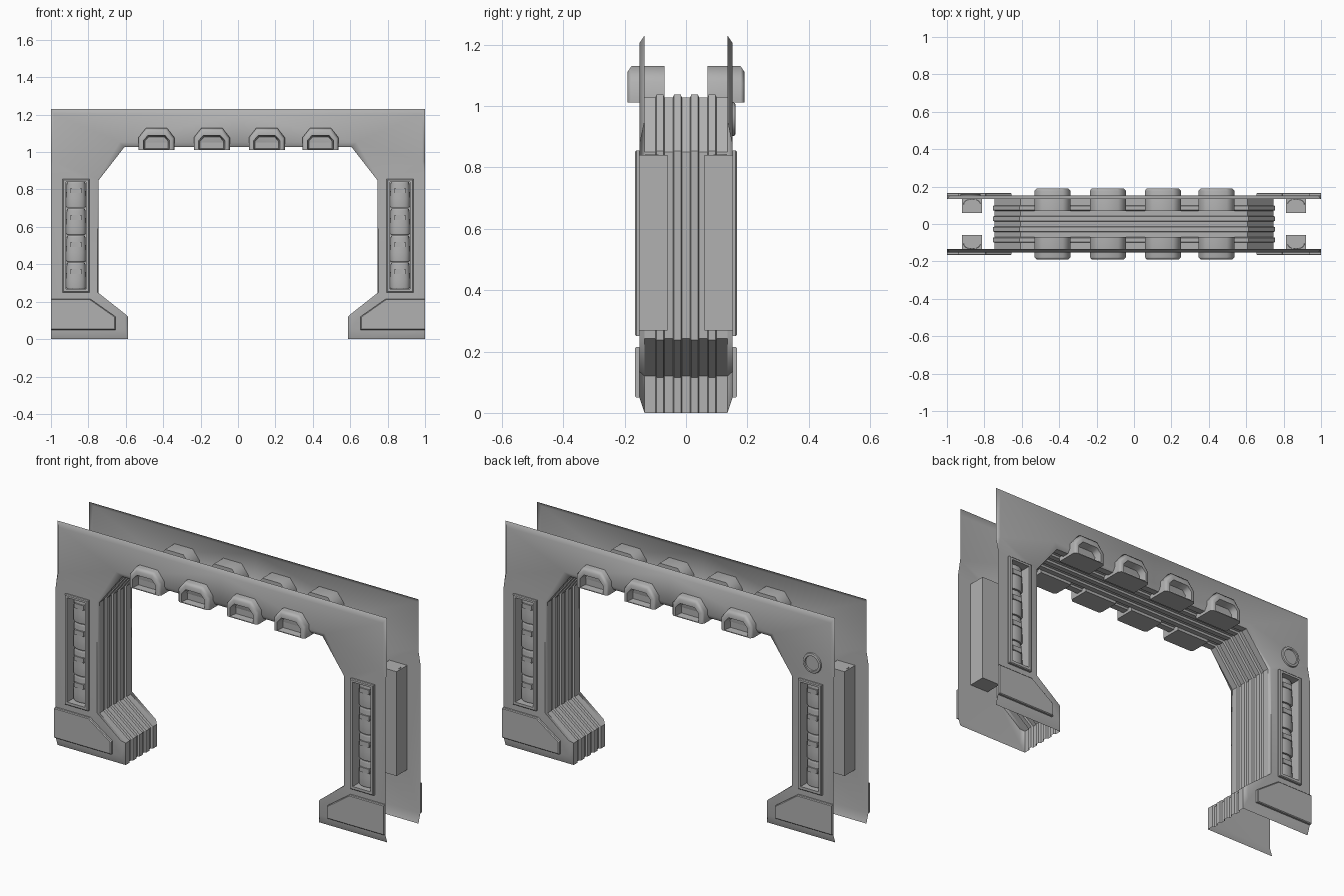
import bpy, bmesh
from math import sin, cos, pi
from mathutils import Vector

if "Cube" in bpy.data.objects:
    bpy.data.objects.remove(bpy.data.objects["Cube"])

FACE, RIM = -0.152, -0.135      # y of the front skin and of its folded edge

metal = bpy.data.materials.new("dark_grey")
metal.diffuse_color = (0.44, 0.44, 0.44, 1)
metal.use_nodes = True
metal.node_tree.nodes["Principled BSDF"].inputs["Base Color"].default_value = metal.diffuse_color


def finish(name, bm, mirror=(False, False), ref=None, want=None, smooth=0):
    """Turn bm into an object; ref face index should face the wanted direction."""
    bmesh.ops.remove_doubles(bm, verts=bm.verts, dist=1e-5)
    bmesh.ops.recalc_face_normals(bm, faces=bm.faces)
    bm.normal_update()
    if want is not None:
        bm.faces.ensure_lookup_table()
        if bm.faces[ref].normal.dot(Vector(want)) < 0:
            bmesh.ops.reverse_faces(bm, faces=bm.faces)
    me = bpy.data.meshes.new(name)
    bm.to_mesh(me)
    bm.free()
    me.materials.append(metal)
    ob = bpy.data.objects.new(name, me)
    bpy.context.collection.objects.link(ob)
    if smooth:
        bpy.context.view_layer.objects.active = ob
        ob.select_set(True)
        bpy.ops.object.shade_smooth_by_angle(angle=smooth)
        ob.select_set(False)
        wn = ob.modifiers.new("Weighted", 'WEIGHTED_NORMAL')
        wn.keep_sharp = True
    if any(mirror):
        m = ob.modifiers.new("Mirror", 'MIRROR')
        m.use_axis = (mirror[0], mirror[1], False)
    return ob


def loft(name, loops, mirror, back=False, smooth=0, want=(0, -1, 0)):
    """Join equal-length xz loops given as (y, points); cap the last one."""
    bm = bmesh.new()
    rings = [[bm.verts.new((x, y, z)) for x, z in pts] for y, pts in loops]
    n = len(rings[0])
    for a, b in zip(rings, rings[1:]):
        for i in range(n):
            j = (i + 1) % n
            bm.faces.new((a[i], a[j], b[j], b[i]))
    if back:
        bm.faces.new(rings[0][::-1])
    bm.faces.new(rings[-1])
    return finish(name, bm, mirror, len(bm.faces) - 1, want, smooth)


def rect(x0, x1, z0, z1):
    return [(x0, z0), (x1, z0), (x1, z1), (x0, z1)]


def circle(cx, cz, r, n=32):
    return [(cx + r * cos(2 * pi * i / n), cz + r * sin(2 * pi * i / n)) for i in range(n)]


# Skin plates: flat sheet with folded edges and a window for the side column
opening = [(0.587, 0), (0.587, 0.12), (0.745, 0.243), (0.745, 0.85), (0.607, 1.027), (0, 1.027)]
face_pts = [(0, 1.205), (0.985, 1.205), (0.985, 0.95), (1, 0.87), (1, 0.05),
            (0.604, 0.05), (0.604, 0.135), (0.75, 0.25), (0.75, 0.853), (0.634, 1.053), (0, 1.053)]
rim_pts = [(0, 1.23), (1, 1.23), (1, 0.95), (1, 0.87), (1, 0)] + opening
window = rect(0.812, 0.92, 0.268, 0.84)

bm = bmesh.new()
f = [bm.verts.new((x, FACE, z)) for x, z in face_pts]
r = [bm.verts.new((x, FACE if i == 3 else RIM, z)) for i, (x, z) in enumerate(rim_pts)]
w = [bm.verts.new((x, FACE, z)) for x, z in window]
edges = []
for ring in (f, w):
    for i in range(len(ring)):
        edges.append(bm.edges.new((ring[i], ring[(i + 1) % len(ring)])))
bmesh.ops.triangle_fill(bm, edges=edges, use_beauty=True, normal=(0, -1, 0))
for i in range(len(f) - 1):
    if i != 3:
        bm.faces.new((f[i], f[i + 1], r[i + 1], r[i]))
finish("skin_plate", bm, (True, True), 0, (0, -1, 0), 1.2)


# Ribbed lining swept along the opening, with four grooves
def pushed(path, d):
    out = []
    for i, p in enumerate(path):
        ns = []
        for a, b in ((i - 1, i), (i, i + 1)):
            if a >= 0 and b < len(path):
                t = (Vector(path[b]) - Vector(path[a])).normalized()
                ns.append(Vector((t.y, -t.x)))
        m = sum(ns, Vector((0, 0))).normalized()
        p = Vector(p) + m * d / m.dot(ns[0])
        out.append((p.x, p.y))
    return out


section = [(RIM, 0)]
for c in (-0.085, -0.028, 0.028, 0.085):
    section += [(c - 0.015, 0), (c - 0.011, 0.01), (c + 0.011, 0.01), (c + 0.015, 0)]
section.append((-RIM, 0))
bm = bmesh.new()
rows = [[bm.verts.new((x, y, z)) for x, z in pushed(opening, d)] for y, d in section]
for a, b in zip(rows, rows[1:]):
    for i in range(len(a) - 1):
        bm.faces.new((a[i], a[i + 1], b[i + 1], b[i]))
finish("ribbed_lining", bm, (True, False), 2, (-1, 0, 0))

# Foot armour
foot = [(1, 0.05), (0.655, 0.05), (0.655, 0.12), (0.79, 0.215), (1, 0.215)]
foot_in = [(1, 0.054), (0.66, 0.054), (0.66, 0.118), (0.792, 0.211), (1, 0.211)]
loft("foot_armour", [(FACE, foot), (-0.162, foot), (-0.166, foot_in)], (True, True))

# Column frame with deep recessed housing
frame = rect(0.795, 0.937, 0.25, 0.855)
frame_in = rect(0.799, 0.933, 0.254, 0.851)
loft("column_housing", [(FACE, frame), (-0.162, frame), (-0.166, frame_in),
                        (-0.166, window), (-0.06, window)], (True, True))

# Stacked rounded cells inside the columns, each with a small button
for k in range(4):
    z0 = 0.269 + 0.1445 * k
    bm = bmesh.new()
    rows = []
    for dz, s in ((0, 0.92), (0.006, 1), (0.05, 1), (0.13, 0.94), (0.14, 0.85)):
        rows.append([bm.verts.new((0.866 + 0.0535 * s * cos(pi * i / 12),
                                   -0.09 - 0.05 * s * max(0, sin(pi * i / 12)) ** 0.6,
                                   z0 + dz)) for i in range(13)])
    for a, b in zip(rows, rows[1:]):
        for i in range(12):
            bm.faces.new((a[i], a[i + 1], b[i + 1], b[i]))
    bm.faces.new(rows[0])
    bm.faces.new(rows[-1])
    finish("column_cell", bm, (True, True), 18, (0, -1, 0), 0.7)
    zb = z0 + 0.093
    loft("cell_button", [(-0.12, rect(0.836, 0.896, zb - 0.014, zb + 0.014)),
                         (-0.143, rect(0.837, 0.895, zb - 0.013, zb + 0.013))], (True, True))


# Hooded lamps along the lintel
def hood(cx, half, flat, low, mid, top):
    return [(cx - half, low), (cx + half, low), (cx + half, mid), (cx + flat, top),
            (cx - flat, top), (cx - half, mid)]


for cx in (-0.436, -0.14, 0.154, 0.441):
    outer = hood(cx, 0.096, 0.055, 1.012, 1.078, 1.13)
    lip = hood(cx, 0.085, 0.048, 1.012, 1.07, 1.112)
    inner = hood(cx, 0.07, 0.045, 1.016, 1.062, 1.09)
    deep = hood(cx, 0.062, 0.042, 1.018, 1.058, 1.08)
    loft("lintel_lamp", [(-0.07, outer), (-0.178, outer), (-0.19, lip), (-0.19, inner),
                         (-0.15, deep)], (False, True), back=True, smooth=1.0)

# Round port on one rear corner
c = (-0.874, 0.957)
loft("rear_port", [(-FACE, circle(*c, 0.055)), (0.159, circle(*c, 0.053)), (0.161, circle(*c, 0.049)),
                   (0.161, circle(*c, 0.041)), (0.154, circle(*c, 0.039))],
     (False, False), smooth=0.6, want=(0, 1, 0))
